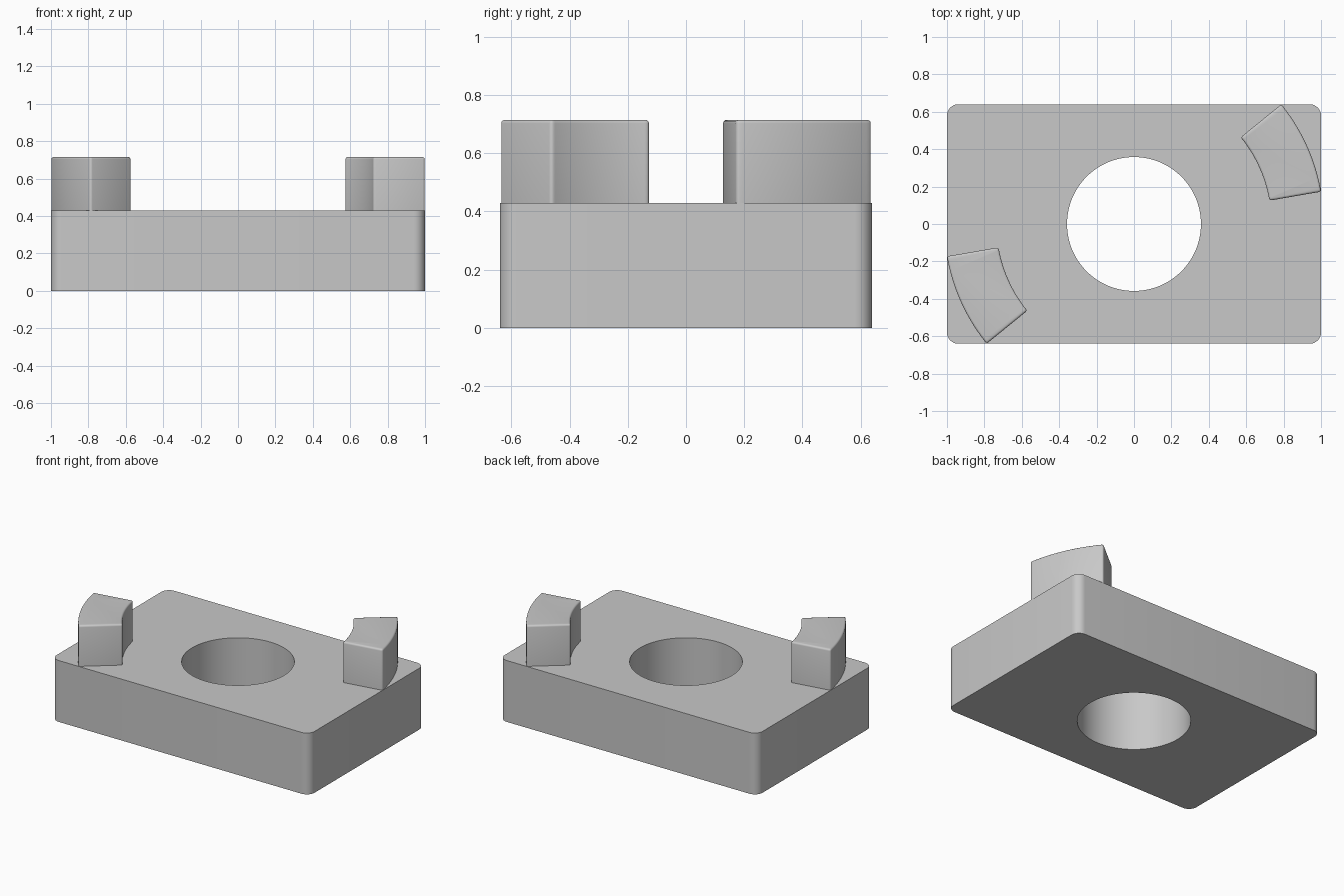
import bpy, bmesh
from math import cos, sin, pi, radians

cube = bpy.data.objects.get("Cube")
if cube:
    bpy.data.objects.remove(cube, do_unlink=True)

PLATE_TOP, LUG_TOP = 0.43, 0.715
HALF_X, HALF_Y, CORNER = 1.0, 0.64, 0.06
HOLE = 0.358

grey = bpy.data.materials.new("plain grey")
grey.use_nodes = True
colour = (0.58, 0.58, 0.58, 1)
grey.diffuse_color = colour
grey.node_tree.nodes["Principled BSDF"].inputs["Base Color"].default_value = colour


def arc(cx, cy, r, start, end, steps):
    """Points along an arc, angles in radians, both ends included."""
    angles = [start + (end - start) * i / steps for i in range(steps + 1)]
    return [(cx + r * cos(a), cy + r * sin(a)) for a in angles]


def prism(bm, loops, z0, z1):
    """Fill closed outlines (outer first, then holes) and extrude upward."""
    edges = []
    for loop in loops:
        verts = [bm.verts.new((x, y, z0)) for x, y in loop]
        edges += [bm.edges.new((v, verts[i - 1])) for i, v in enumerate(verts)]
    if len(loops) == 1:
        bm.faces.new(verts)
    else:
        bmesh.ops.triangle_fill(bm, edges=edges, use_beauty=True)
    grown = bmesh.ops.extrude_face_region(bm, geom=bm.faces[:], use_keep_orig=True)
    for v in grown["geom"]:
        if isinstance(v, bmesh.types.BMVert):
            v.co.z = z1
    bmesh.ops.recalc_face_normals(bm, faces=bm.faces[:])


def finish(bm, name):
    mesh = bpy.data.meshes.new(name)
    bm.to_mesh(mesh)
    bm.free()
    mesh.materials.append(grey)
    obj = bpy.data.objects.new(name, mesh)
    bpy.context.collection.objects.link(obj)
    bpy.ops.object.select_all(action="DESELECT")
    obj.select_set(True)
    bpy.context.view_layer.objects.active = obj
    bpy.ops.object.shade_smooth_by_angle(angle=radians(35))
    return obj


# Base plate: rounded rectangle with a round through hole
outline = []
for k, (sx, sy) in enumerate([(1, 1), (-1, 1), (-1, -1), (1, -1)]):
    outline += arc(sx * (HALF_X - CORNER), sy * (HALF_Y - CORNER), CORNER,
                   k * pi / 2, (k + 1) * pi / 2, 8)
bm = bmesh.new()
prism(bm, [outline, arc(0, 0, HOLE, 0, 2 * pi, 96)[:-1]], 0, PLATE_TOP)
finish(bm, "base_plate")

# Curved lug: ring sector with softly rounded edges, sunk slightly into the plate
a0, a1 = radians(9.8), radians(39.1)
sector = arc(0, 0, 1.015, a0, a1, 20) + arc(0, 0, 0.735, a1, a0, 20)
bm = bmesh.new()
prism(bm, [sector], PLATE_TOP - 0.01, LUG_TOP)
sharp = [e for e in bm.edges
         if e.calc_face_angle(0) > radians(40) and max(v.co.z for v in e.verts) > PLATE_TOP]
bmesh.ops.bevel(bm, geom=sharp, offset=0.012, segments=3, profile=0.5, affect="EDGES")
right_lug = finish(bm, "left_lug")

# Opposite lug: the same shape turned half way round
opposite = bpy.data.objects.new("right_lug", right_lug.data)
opposite.rotation_euler.z = pi
bpy.context.collection.objects.link(opposite)
